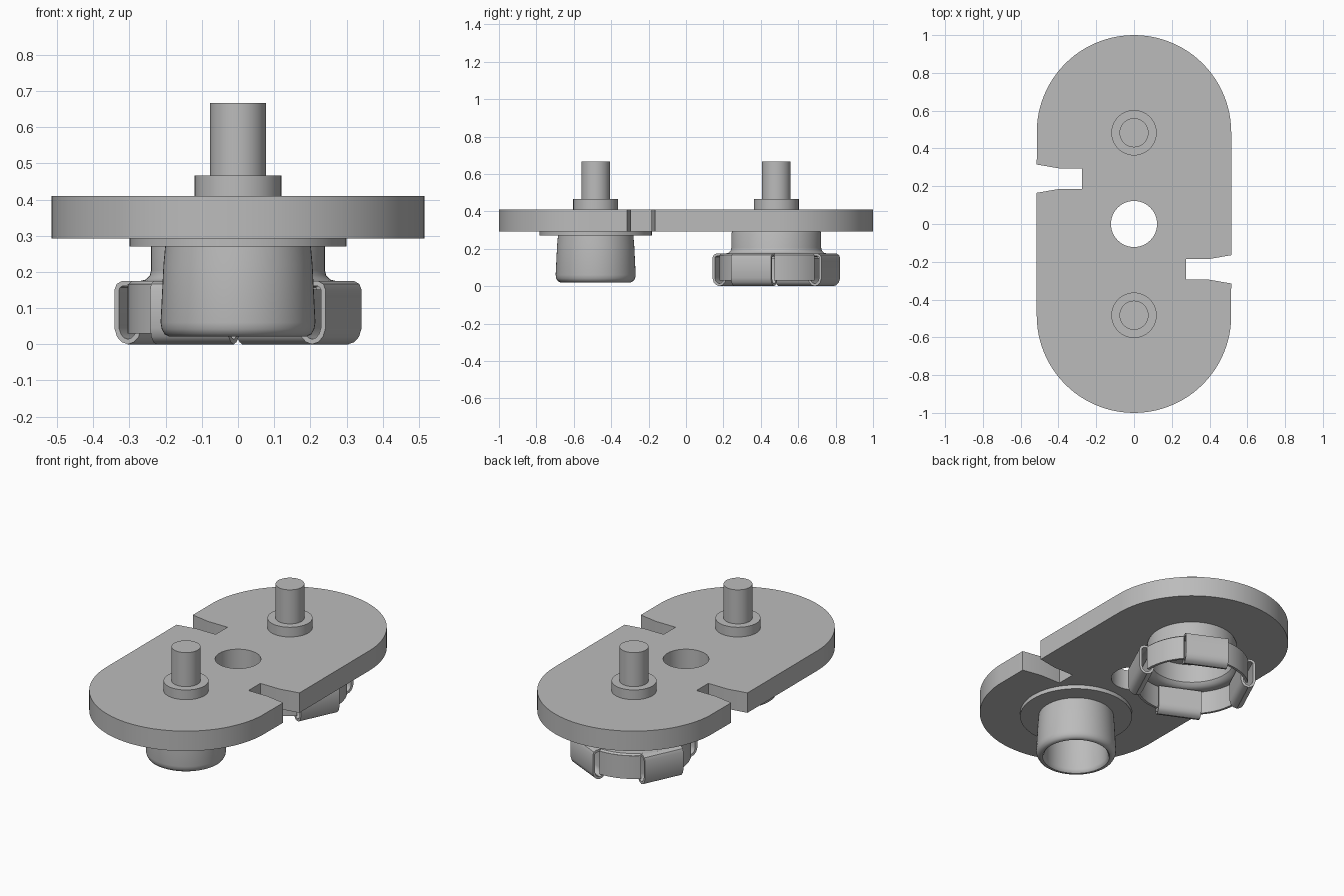
import bpy
import bmesh
import math
from mathutils import Matrix, Vector

cube = bpy.data.objects.get("Cube")
if cube:
    bpy.data.objects.remove(cube, do_unlink=True)

grey = bpy.data.materials.new("grey metal")
GREY = (0.5, 0.5, 0.5, 1.0)
grey.diffuse_color = GREY
grey.use_nodes = True
grey.node_tree.nodes["Principled BSDF"].inputs["Base Color"].default_value = GREY

STUD_Y, SOCKET_Y = -0.483, 0.483
PETAL_ANGLE = math.radians(-25)
PETAL_HALF = 0.118


def finish(name, mesh):
    mesh.materials.clear()
    mesh.materials.append(grey)
    obj = bpy.data.objects.new(name, mesh)
    bpy.context.collection.objects.link(obj)
    bpy.ops.object.select_all(action='DESELECT')
    obj.select_set(True)
    bpy.context.view_layer.objects.active = obj
    bpy.ops.object.shade_smooth_by_angle(angle=math.radians(35))
    return obj


def sweep(name, profile, sections, closed):
    """Skin a closed (radius, height) profile through section functions."""
    bm = bmesh.new()
    rings = [[bm.verts.new(place(r, z)) for r, z in profile] for place in sections]
    n = len(profile)
    count = len(rings) if closed else len(rings) - 1
    for i in range(count):
        a, b = rings[i], rings[(i + 1) % len(rings)]
        for j in range(n):
            k = (j + 1) % n
            bm.faces.new((a[j], a[k], b[k], b[j]))
    if not closed:
        bm.faces.new(rings[0])
        bm.faces.new(rings[-1][::-1])
    bmesh.ops.remove_doubles(bm, verts=bm.verts, dist=1e-5)
    bmesh.ops.dissolve_degenerate(bm, edges=bm.edges, dist=1e-6)
    bmesh.ops.recalc_face_normals(bm, faces=bm.faces)
    mesh = bpy.data.meshes.new(name)
    bm.to_mesh(mesh)
    bm.free()
    return finish(name, mesh)


def lathe(name, profile, y, start=0.0, end=math.tau, steps=64):
    """Turn a profile around a vertical axis at (0, y)."""
    closed = abs(end - start - math.tau) < 1e-6
    total = steps if closed else steps + 1
    sections = []
    for i in range(total):
        t = start + (end - start) * i / steps
        sections.append(lambda r, z, t=t: (r * math.cos(t), y + r * math.sin(t), z))
    return sweep(name, profile, sections, closed)


def thicken(path, t):
    """Turn a centre line into a closed strip outline of thickness t."""
    left, right = [], []
    for i, p in enumerate(path):
        a = Vector(path[max(i - 1, 0)])
        b = Vector(path[min(i + 1, len(path) - 1)])
        d = (b - a).normalized()
        normal = Vector((-d.y, d.x)) * t / 2
        left.append(tuple(Vector(p) + normal))
        right.append(tuple(Vector(p) - normal))
    return left + right[::-1]


# Base plate: rounded ends, two flared side notches and a round centre hole
R, CY = 0.515, 0.485
half = [(R, -0.315), (0.40, -0.295), (0.275, -0.295),
        (0.275, -0.185), (0.40, -0.185), (R, -0.165)]
half += [(R * math.cos(math.pi * i / 48), CY + R * math.sin(math.pi * i / 48))
         for i in range(48)]
outline = half + [(-x, -y) for x, y in half]
hole = [(0.122 * math.cos(math.tau * i / 48), 0.122 * math.sin(math.tau * i / 48))
        for i in range(48)]
curve = bpy.data.curves.new("plate_outline", 'CURVE')
curve.dimensions = '2D'
curve.fill_mode = 'BOTH'
curve.extrude = 0.0585
for points in (outline, hole):
    spline = curve.splines.new('POLY')
    spline.points.add(len(points) - 1)
    for p, (x, y) in zip(spline.points, points):
        p.co = (x, y, 0, 1)
    spline.use_cyclic_u = True
helper = bpy.data.objects.new("plate_outline", curve)
bpy.context.collection.objects.link(helper)
bpy.context.view_layer.update()
plate_mesh = bpy.data.meshes.new_from_object(
    helper.evaluated_get(bpy.context.evaluated_depsgraph_get()))
bpy.data.objects.remove(helper, do_unlink=True)
bm = bmesh.new()
bm.from_mesh(plate_mesh)
bmesh.ops.remove_doubles(bm, verts=bm.verts, dist=1e-5)
bmesh.ops.recalc_face_normals(bm, faces=bm.faces)
bm.to_mesh(plate_mesh)
bm.free()
plate_mesh.transform(Matrix.Translation((0, 0, 0.3515)))
finish("base_plate", plate_mesh)

# Terminal pins with collars on the top
for label, y in (("front", STUD_Y), ("back", SOCKET_Y)):
    lathe(label + "_pin", [(0, 0.40), (0.12, 0.40), (0.12, 0.467),
                           (0.077, 0.467), (0.077, 0.667), (0, 0.667)], y, steps=48)

# Front stud: flange and hollow cup with a rolled rim
lathe("stud_flange", [(0, 0.27), (0.30, 0.27), (0.30, 0.295), (0, 0.295)], STUD_Y)
lathe("stud_cup", [(0.201, 0.275), (0.206, 0.22), (0.214, 0.06), (0.211, 0.042),
                   (0.203, 0.028), (0.190, 0.021), (0.180, 0.022), (0.172, 0.030),
                   (0.169, 0.045), (0.169, 0.275)], STUD_Y)

# Back socket: neck that flares into a shoulder
lathe("socket_neck", [(0.228, 0.296), (0.236, 0.293), (0.24, 0.283), (0.24, 0.205),
                      (0.244, 0.19), (0.255, 0.179), (0.27, 0.175), (0.295, 0.175),
                      (0.305, 0.165), (0.29, 0.160), (0.26, 0.160), (0.238, 0.168),
                      (0.225, 0.185), (0.225, 0.296)], SOCKET_Y)

# Socket skirt pieces and folded spring petals, alternating around the neck
petal_line = [(0.255, 0.168), (0.298, 0.168), (0.310, 0.162), (0.315, 0.15),
              (0.315, 0.045), (0.308, 0.024), (0.296, 0.012), (0.281, 0.007),
              (0.266, 0.012), (0.254, 0.024), (0.248, 0.045), (0.248, 0.152)]
petal_profile = thicken(petal_line, 0.014)
skirt_profile = [(0.305, 0.166), (0.305, 0.03), (0.291, 0.03), (0.291, 0.166)]
for i in range(4):
    angle = PETAL_ANGLE + i * math.pi / 2
    c, s = math.cos(angle), math.sin(angle)
    sides = [lambda r, z, w=w, c=c, s=s: (r * c - w * s, SOCKET_Y + r * s + w * c, z)
             for w in (-PETAL_HALF, PETAL_HALF)]
    sweep("spring_petal_%d" % (i + 1), petal_profile, sides, False)
    lathe("socket_skirt_%d" % (i + 1), skirt_profile, SOCKET_Y,
          angle + math.radians(23), angle + math.radians(67), 12)
